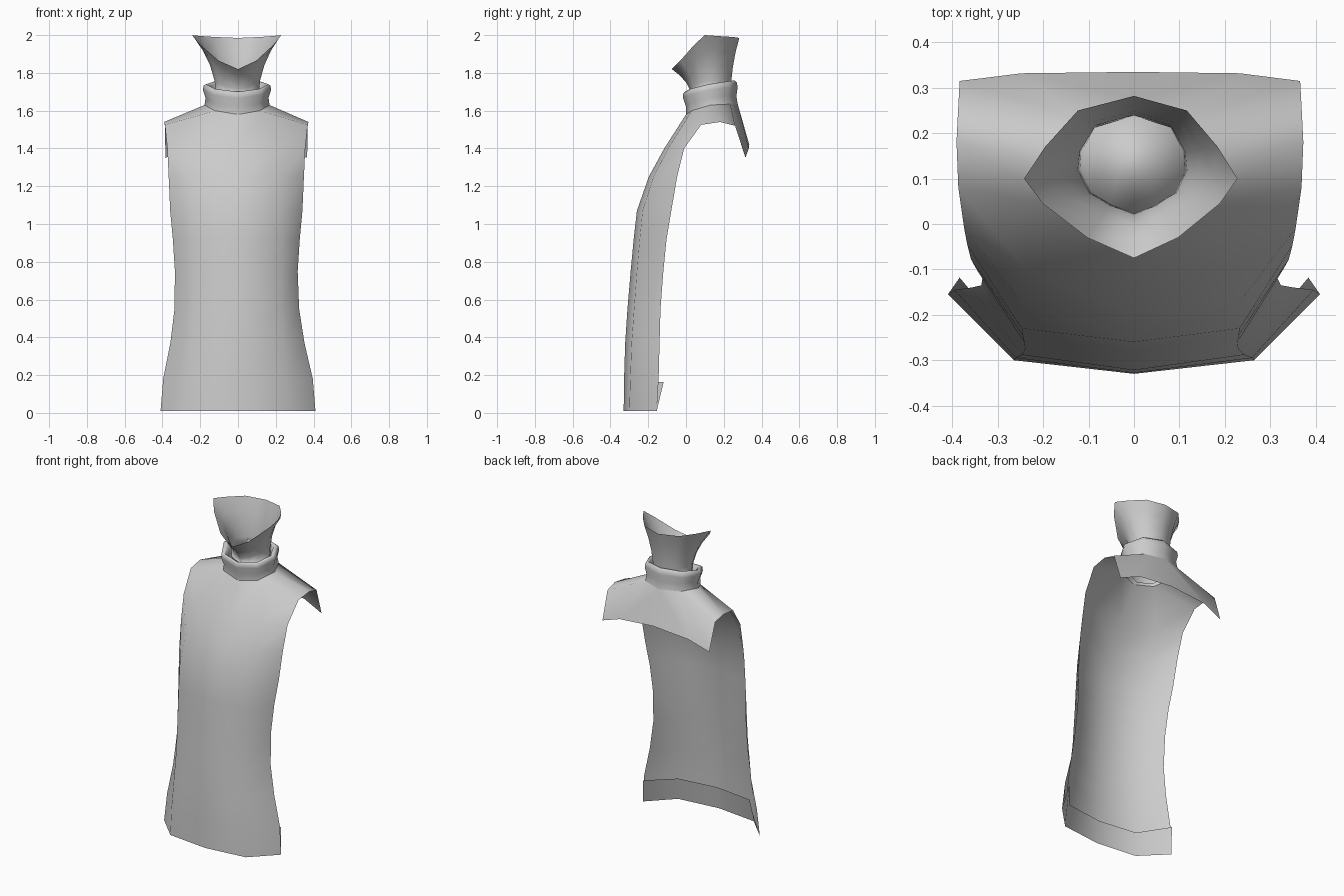
import bpy, bmesh, math
from mathutils import Vector

if "Cube" in bpy.data.objects:
    bpy.data.objects.remove(bpy.data.objects["Cube"], do_unlink=True)

grey = bpy.data.materials.new("cloth_grey")
grey.use_nodes = True
COLOR = (0.6, 0.6, 0.6, 1)
grey.diffuse_color = COLOR
grey.node_tree.nodes["Principled BSDF"].inputs["Base Color"].default_value = COLOR


def make_half(name, grids=(), fans=(), angle=60):
    """Build strips of quads and loose faces on the +x half, then mirror them."""
    bm = bmesh.new()
    for rows in grids:
        vs = [[bm.verts.new(p) for p in row] for row in rows]
        for a, b in zip(vs, vs[1:]):
            for i in range(len(a) - 1):
                bm.faces.new((a[i], a[i + 1], b[i + 1], b[i]))
    for pts in fans:
        bm.faces.new([bm.verts.new(p) for p in pts])
    geom = bm.verts[:] + bm.edges[:] + bm.faces[:]
    copy = bmesh.ops.duplicate(bm, geom=geom)["geom"]
    for e in copy:
        if isinstance(e, bmesh.types.BMVert):
            e.co.x *= -1
    bmesh.ops.reverse_faces(bm, faces=[e for e in copy if isinstance(e, bmesh.types.BMFace)])
    bmesh.ops.remove_doubles(bm, verts=bm.verts, dist=0.0005)
    # slight lean to the model's right above the waist
    for v in bm.verts:
        v.co.x -= 0.009 * min(1, max(0, (v.co.z - 0.2) / 0.5)) * min(1, abs(v.co.x) / 0.3)
    me = bpy.data.meshes.new(name)
    bm.to_mesh(me)
    bm.free()
    me.materials.append(grey)
    ob = bpy.data.objects.new(name, me)
    bpy.context.collection.objects.link(ob)
    bpy.context.view_layer.objects.active = ob
    ob.select_set(True)
    bpy.ops.object.shade_smooth_by_angle(angle=math.radians(angle))
    ob.select_set(False)
    return ob


# Front panel: z, centre y, middle x and y, edge x and y
panel = [
    (0.01, -0.330, 0.265, -0.300, 0.410, -0.155),
    (0.18, -0.328, 0.260, -0.295, 0.396, -0.145),
    (0.37, -0.322, 0.245, -0.288, 0.355, -0.140),
    (0.55, -0.310, 0.235, -0.275, 0.330, -0.135),
    (0.75, -0.293, 0.235, -0.260, 0.325, -0.120),
    (0.92, -0.277, 0.238, -0.245, 0.336, -0.103),
    (1.07, -0.260, 0.240, -0.230, 0.350, -0.078),
    (1.25, -0.197, 0.240, -0.172, 0.358, -0.047),
    (1.40, -0.115, 0.235, -0.095, 0.365, -0.010),
]
rows = [[(0, cy, z), (mx, my, z), (ex, ey, z)] for z, cy, mx, my, ex, ey in panel]

# Shoulders and short back yoke, joined around the neckline
neckline = [(0, 0, 1.58), (0.12, 0.03, 1.60), (0.172, 0.13, 1.63),
            (0.125, 0.235, 1.635), (0, 0.275, 1.63)]
n = neckline
centre, mid, edge = rows[-1]
arm = [(0.378, 0.08, 1.525), (0.382, 0.18, 1.54), (0.378, 0.26, 1.52)]
hem = [(0.375, 0.315, 1.35), (0.24, 0.332, 1.40), (0, 0.335, 1.42)]
yoke = [
    (centre, mid, n[1], n[0]),
    (mid, edge, arm[0], n[1]),
    (n[1], arm[0], arm[1], n[2]),
    (n[2], arm[1], arm[2], n[3]),
    (n[3], arm[2], hem[0], hem[1]),
    (n[4], n[3], hem[1], hem[2]),
]
make_half("shirt_body", [rows], yoke, 80)

# Turned-up hem inside the bottom edge
hem_flap = [rows[0],
            [(0, -0.312, 0.15), (0.25, -0.280, 0.15), (0.384, -0.118, 0.165)]]
make_half("inner_hem", [hem_flap])

# Rolled collar: scale about the neck axis and share of the collar height
AXIS = Vector((0, 0.13, 0))
collar_top = [1.70, 1.715, 1.74, 1.755, 1.76]
collar = []
for scale, share in [(1.0, 0), (0.97, 0.35), (1.05, 0.72), (1.03, 0.93),
                     (0.96, 1.0), (0.86, 0.92), (0.80, 0.6), (0.80, 0.0)]:
    ring = []
    for p, top in zip(neckline, collar_top):
        # the upper roll leans slightly forward
        x = p[0] * scale
        y = AXIS.y + (p[1] - AXIS.y) * scale - 0.012 * share
        ring.append((x, y, p[2] + (top - p[2]) * share))
    collar.append(ring)
make_half("rolled_collar", [collar], angle=80)

# Flared neck tube with a dipped front rim
rim = [(0, -0.075, 1.82), (0.10, -0.03, 1.865), (0.195, 0.045, 1.95), (0.235, 0.10, 2.0),
       (0.19, 0.17, 1.995), (0.12, 0.25, 1.99), (0, 0.282, 1.985)]
base = [(0, 0.025), (0.05, 0.045), (0.09, 0.07), (0.113, 0.12),
        (0.111, 0.16), (0.08, 0.215), (0, 0.237)]
BASE_Z = 1.68
tube = []
for t in (0, 0.25, 0.5, 0.75, 1):
    k = t ** 2
    tube.append([(bx + (rx - bx) * k, by + (ry - by) * k, BASE_Z + (rz - BASE_Z) * t)
                 for (bx, by), (rx, ry, rz) in zip(base, rim)])
floor = [(*p, BASE_Z) for p in base]
make_half("flared_neck", [tube], [floor], 100)
